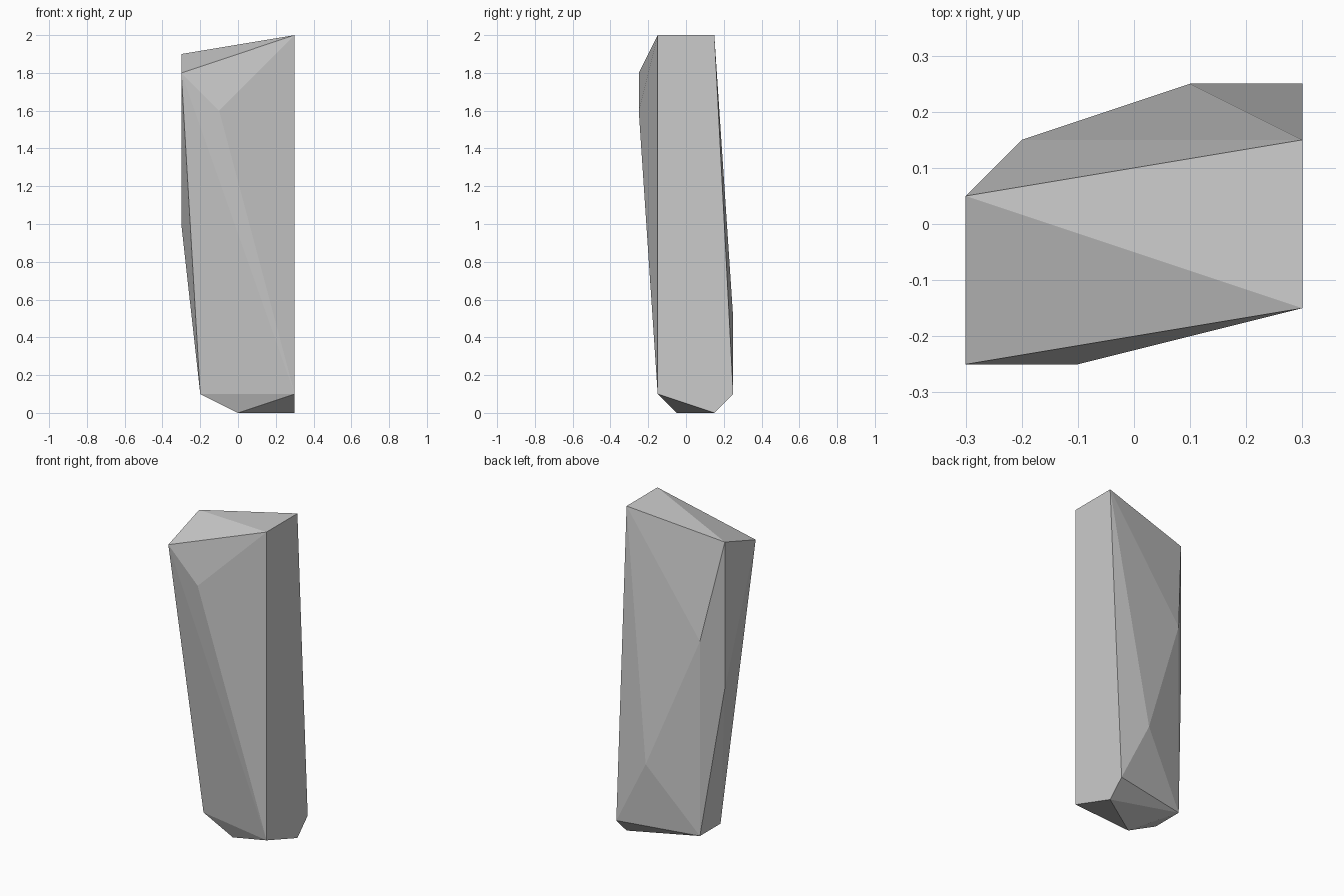
import bpy, bmesh

if "Cube" in bpy.data.objects:
    bpy.data.objects.remove(bpy.data.objects["Cube"])

# Corner points of the faceted standing stone, grouped by region
top = [(-0.3, 0.05, 1.9), (0.3, 0.15, 2.0), (0.3, -0.15, 2.0), (-0.3, -0.25, 1.8)]
chips = [(-0.1, -0.25, 1.6), (-0.2, 0.15, 1.3), (-0.3, 0.05, 1.0), (0.1, 0.25, 0.5)]
lower_rim = [(0.3, 0.25, 0.1), (0.3, -0.15, 0.1), (-0.2, -0.05, 0.1), (-0.2, 0.15, 0.1)]
foot = [(0.0, -0.05, 0.0), (0.3, 0.15, 0.0)]

# Skin the corners with a convex hull to get the flat facets
bm = bmesh.new()
for p in top + chips + lower_rim + foot:
    bm.verts.new(p)
bmesh.ops.convex_hull(bm, input=bm.verts[:])
bmesh.ops.recalc_face_normals(bm, faces=bm.faces[:])

mesh = bpy.data.meshes.new("standing_stone")
bm.to_mesh(mesh)
bm.free()
stone = bpy.data.objects.new("standing_stone", mesh)
bpy.context.collection.objects.link(stone)
